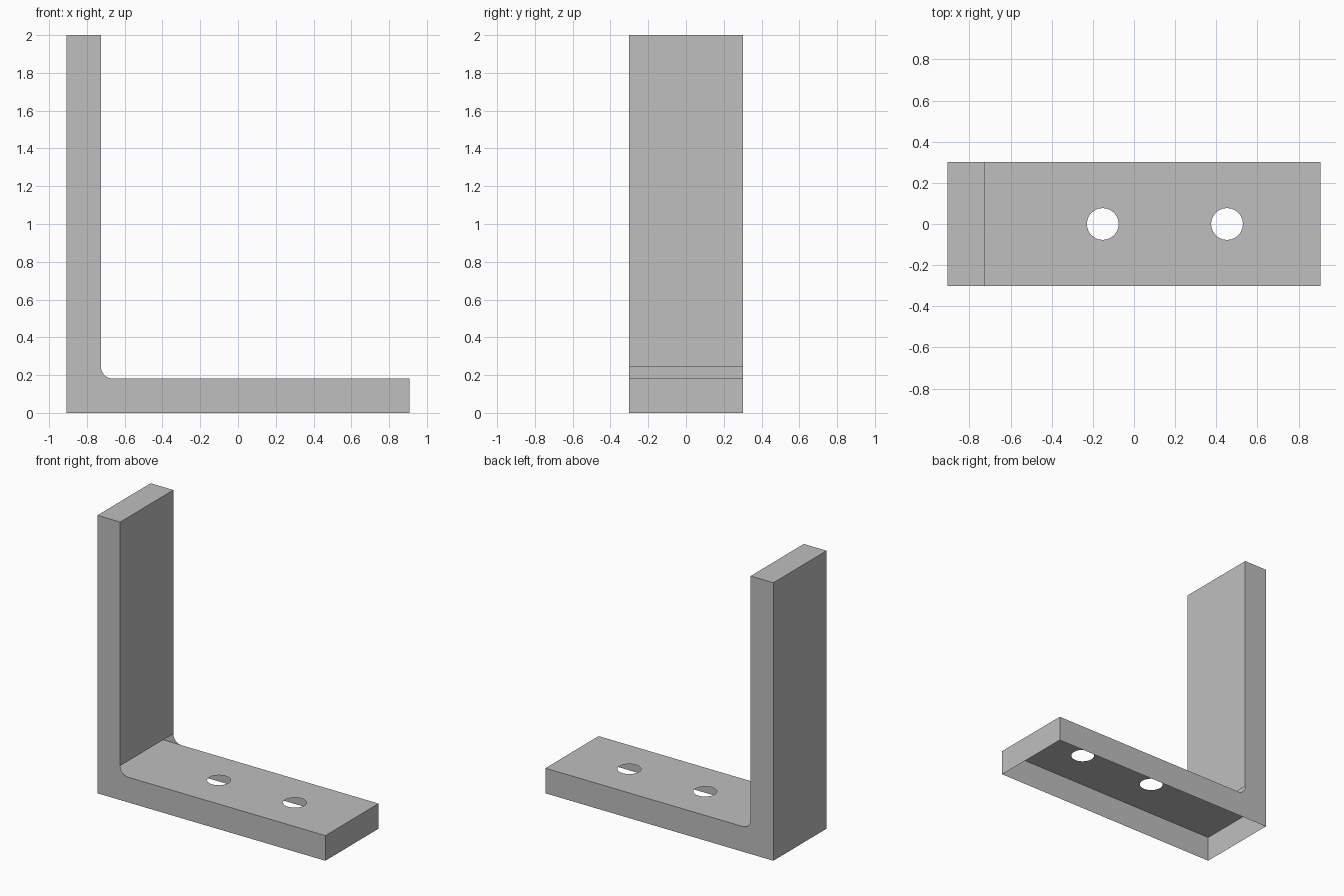
import bpy
import bmesh
from math import sin, cos, pi
from mathutils import Vector

if "Cube" in bpy.data.objects:
    bpy.data.objects.remove(bpy.data.objects["Cube"], do_unlink=True)

# Main sizes of the open-bottomed angle bracket
X, Y, TOP = 0.907, 0.302, 2.0
THICK = 0.181
FILLET = 0.065
HOLE_R = 0.077
HOLES = (-0.152, 0.452)
INNER = -X + THICK

grey = bpy.data.materials.new("light grey")
grey.use_nodes = True
colour = (0.52, 0.52, 0.52, 1)
grey.diffuse_color = colour
grey.node_tree.nodes["Principled BSDF"].inputs["Base Color"].default_value = colour


def finish(name, bm):
    mesh = bpy.data.meshes.new(name)
    bm.to_mesh(mesh)
    bm.free()
    mesh.materials.append(grey)
    obj = bpy.data.objects.new(name, mesh)
    bpy.context.collection.objects.link(obj)


def sheet(name, loops, normal):
    """Flat sheet bounded by the first loop, with the other loops as holes."""
    bm = bmesh.new()
    edges = []
    for loop in loops:
        verts = [bm.verts.new(p) for p in loop]
        edges += [bm.edges.new((v, verts[i - 1])) for i, v in enumerate(verts)]
    bmesh.ops.triangle_fill(bm, edges=edges, use_beauty=True, use_dissolve=False)
    bm.normal_update()
    for face in bm.faces:
        if face.normal.dot(Vector(normal)) < 0:
            face.normal_flip()
    finish(name, bm)


def wall(name, x, low, high, side):
    sheet(name, [[(x, -Y, low), (x, Y, low), (x, Y, high), (x, -Y, high)]], (side, 0, 0))


def level(x0, x1, z):
    return [(x0, -Y, z), (x1, -Y, z), (x1, Y, z), (x0, Y, z)]


# L-shaped side plates with a rounded inside corner
arc = [(INNER + FILLET - FILLET * cos(a), THICK + FILLET - FILLET * sin(a))
       for a in (i * pi / 2 / 10 for i in range(11))]
profile = [(-X, 0), (-X, TOP), (INNER, TOP)] + arc + [(X, THICK), (X, 0)]
for name, y in (("front_side", -Y), ("back_side", Y)):
    sheet(name, [[(x, y, z) for x, z in profile]], (0, y, 0))

# Upright sheets: the inner one stops where the rounded corner begins
wall("upright_outer_face", -X, 0, TOP, -1)
wall("upright_inner_face", INNER, THICK + FILLET, TOP, 1)
wall("base_end", X, 0, THICK, 1)
sheet("upright_top", [level(-X, INNER, TOP)], (0, 0, 1))

# Base plate with two screw holes, running on under the upright
circles = [[(cx + HOLE_R * cos(i * pi / 24), HOLE_R * sin(i * pi / 24), THICK)
            for i in range(48)] for cx in HOLES]
sheet("base_top", [level(-X, X, THICK)] + circles, (0, 0, 1))
